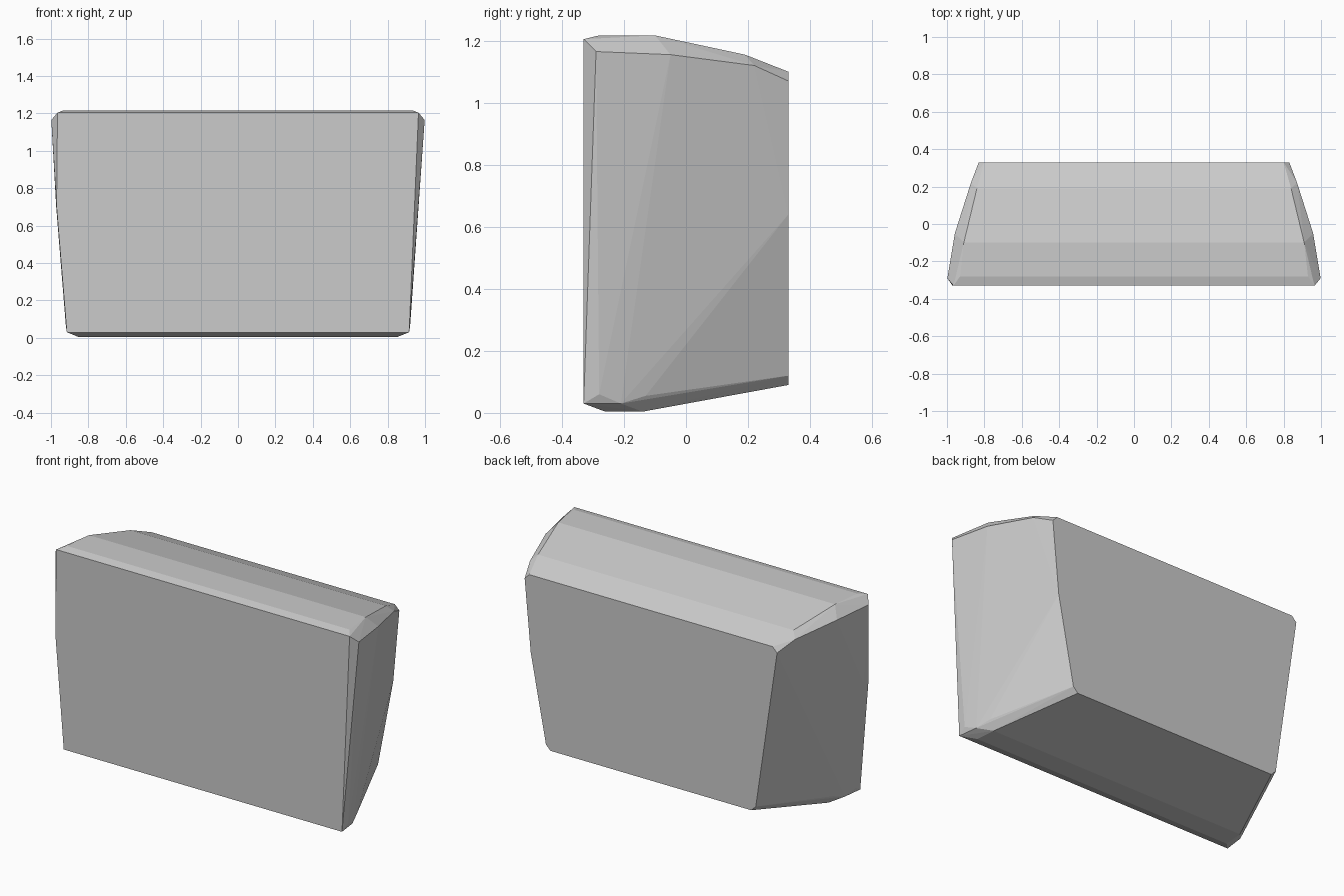
import bpy
import bmesh

if "Cube" in bpy.data.objects:
    bpy.data.objects.remove(bpy.data.objects["Cube"])

# Single grey finish
grey = bpy.data.materials.new("plain grey")
grey.diffuse_color = (0.6, 0.6, 0.6, 1.0)
grey.use_nodes = True
grey.node_tree.nodes["Principled BSDF"].inputs["Base Color"].default_value = grey.diffuse_color

# Corner points (x, y, z) shared by both sides, mirrored across x
shared = [
    # rounded upper edge, front to back
    (0.965, -0.33, 1.205), (0.93, -0.28, 1.217), (0.91, -0.10, 1.217),
    (0.84, 0.19, 1.155), (0.80, 0.33, 1.10),
    # upper side edge, front to back
    (0.998, -0.29, 1.165), (0.958, -0.05, 1.155),
    (0.872, 0.22, 1.12), (0.83, 0.33, 1.07),
    # lower side edge, front to back
    (0.915, -0.33, 0.03), (0.92, -0.28, 0.06), (0.90, -0.21, 0.03),
    (0.875, -0.13, 0.055), (0.69, 0.33, 0.12),
    # underside edge, front to back
    (0.85, -0.26, 0.004), (0.84, -0.14, 0.004), (0.66, 0.33, 0.09),
]

# Extra bends found on one side only
left_only = [(-0.97, -0.33, 0.70), (-0.972, -0.28, 0.70)]
right_only = [(0.79, 0.33, 0.64)]

# Faceted convex block
points = [(s * x, y, z) for x, y, z in shared for s in (-1, 1)]
bm = bmesh.new()
for p in points + left_only + right_only:
    bm.verts.new(p)
hull = bmesh.ops.convex_hull(bm, input=bm.verts)
loose = {g for g in hull["geom_interior"] + hull["geom_unused"]
         if isinstance(g, bmesh.types.BMVert)}
bmesh.ops.delete(bm, geom=list(loose), context="VERTS")

# Merge coplanar triangles into clean panels
bmesh.ops.dissolve_limit(bm, angle_limit=0.01, verts=bm.verts, edges=bm.edges)
bmesh.ops.recalc_face_normals(bm, faces=bm.faces)

mesh = bpy.data.meshes.new("tapered_block")
bm.to_mesh(mesh)
bm.free()
mesh.materials.append(grey)
block = bpy.data.objects.new("tapered_block", mesh)
bpy.context.collection.objects.link(block)
